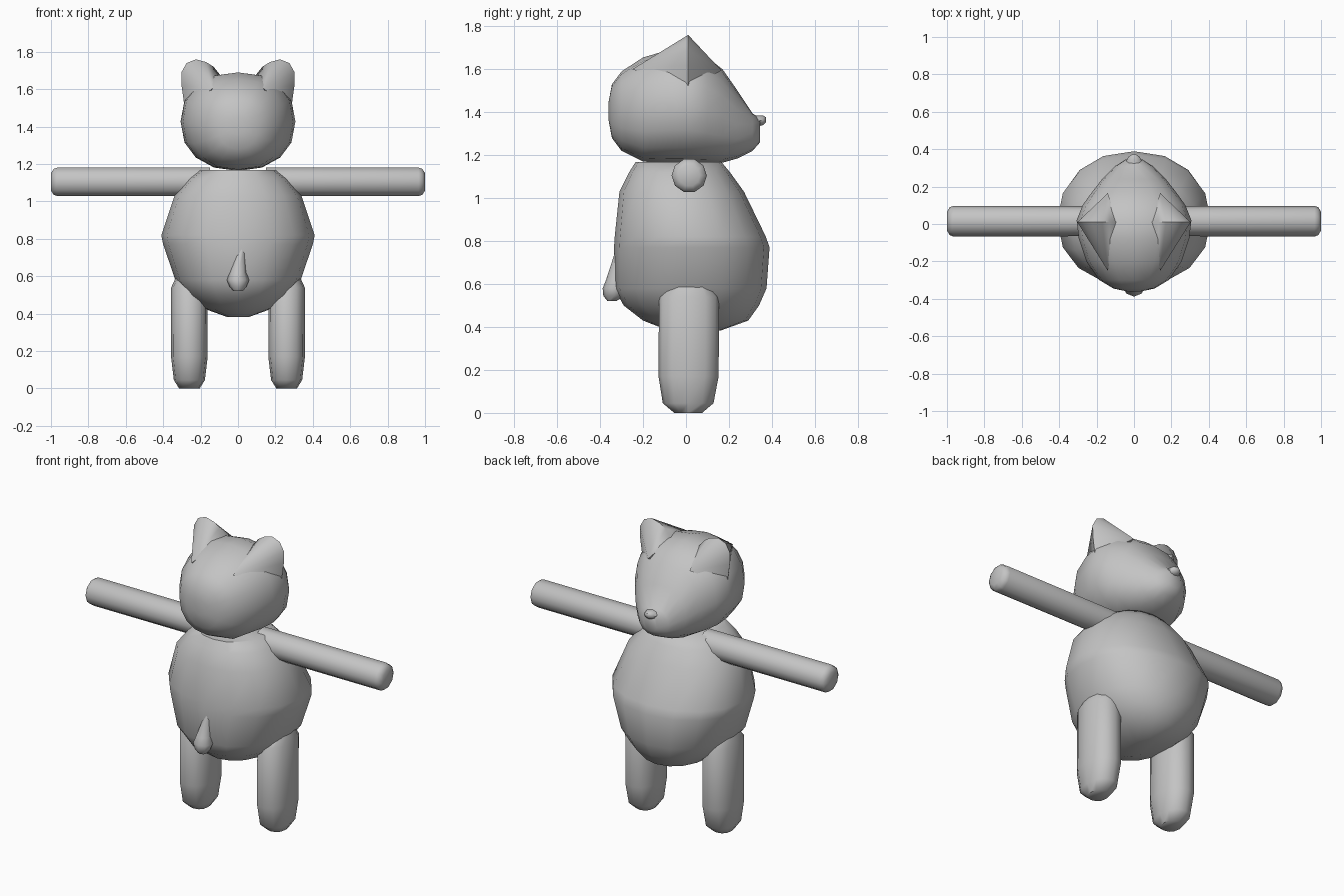
import bpy, bmesh, math

fur = bpy.data.materials.new("grey fur")
fur.diffuse_color = (0.55, 0.55, 0.55, 1)


def finish(bm, name, angle=50):
    bmesh.ops.recalc_face_normals(bm, faces=bm.faces)
    me = bpy.data.meshes.new(name)
    bm.to_mesh(me)
    bm.free()
    ob = bpy.data.objects.new(name, me)
    bpy.context.collection.objects.link(ob)
    me.materials.append(fur)
    bpy.ops.object.select_all(action='DESELECT')
    ob.select_set(True)
    bpy.context.view_layer.objects.active = ob
    bpy.ops.object.shade_smooth_by_angle(angle=math.radians(angle))
    return ob


def loft(name, rings, axis='z', sides=16, power=2.0, angle=50, turn=0.0):
    """Skin rings (position, centre u, centre v, radius u, radius v) along an axis."""
    place = {'x': lambda p, u, v: (p, u, v),
             'y': lambda p, u, v: (u, p, v),
             'z': lambda p, u, v: (u, v, p)}[axis]
    bm = bmesh.new()
    loops = []
    for p, cu, cv, ru, rv in rings:
        loop = []
        for i in range(sides):
            a = 2 * math.pi * (i + turn) / sides
            c, s = math.cos(a), math.sin(a)
            u = math.copysign(abs(c) ** (2 / power), c)
            v = math.copysign(abs(s) ** (2 / power), s)
            loop.append(bm.verts.new(place(p, cu + ru * u, cv + rv * v)))
        loops.append(loop)
    for a, b in zip(loops, loops[1:]):
        for i in range(sides):
            j = (i + 1) % sides
            bm.faces.new((a[i], a[j], b[j], b[i]))
    bm.faces.new(loops[0])
    bm.faces.new(loops[-1])
    return finish(bm, name, angle)


# Round body with a belly bulging towards +y
loft("body", [(0.383, 0, 0.04, 0.06, 0.12), (0.43, 0, 0.045, 0.19, 0.245),
              (0.50, 0, 0.025, 0.275, 0.315), (0.58, 0, 0.02, 0.335, 0.355),
              (0.77, 0, 0.027, 0.40, 0.362), (0.82, 0, 0.02, 0.41, 0.352),
              (1.03, 0, -0.02, 0.34, 0.29), (1.12, 0, -0.03, 0.265, 0.235),
              (1.168, 0, -0.035, 0.20, 0.20)], power=2.15)

# Head, rounded behind and tapering to the snout: (y, half width, bottom, top)
head = [(-0.36, 0.04, 1.36, 1.45), (-0.345, 0.11, 1.28, 1.53),
        (-0.30, 0.185, 1.22, 1.59), (-0.20, 0.255, 1.17, 1.655),
        (-0.08, 0.295, 1.165, 1.69), (0.02, 0.307, 1.165, 1.69),
        (0.10, 0.275, 1.163, 1.655), (0.17, 0.225, 1.165, 1.60),
        (0.24, 0.17, 1.185, 1.50), (0.31, 0.10, 1.22, 1.395),
        (0.345, 0.045, 1.26, 1.37)]
loft("head", [(y, 0, (lo + hi) / 2, w, (hi - lo) / 2) for y, w, lo, hi in head],
     axis='y', power=2.25)

# Nose
loft("nose", [(0.29, 0, 1.36, 0.05, 0.025), (0.34, 0, 1.36, 0.04, 0.025),
              (0.36, 0, 1.362, 0.03, 0.022), (0.372, 0, 1.365, 0.012, 0.012)],
     axis='y', sides=8)

# Stubby tail on the -y side
loft("tail", [(0.52, 0, -0.345, 0.025, 0.02), (0.545, 0, -0.335, 0.045, 0.05),
              (0.58, 0, -0.33, 0.06, 0.058), (0.62, 0, -0.322, 0.045, 0.05),
              (0.75, 0.02, -0.305, 0.02, 0.025)], sides=8)

# Ears: a curved rim at y = 0.01, sloping to the head behind and in front
RIM = [(0.09, 1.67), (0.13, 1.72), (0.17, 1.745), (0.225, 1.76), (0.275, 1.74),
       (0.303, 1.69), (0.302, 1.62), (0.285, 1.50), (0.15, 1.52)]
for side, sx in (("left", -1), ("right", 1)):
    bm = bmesh.new()
    rim = [bm.verts.new((sx * x, 0.01, z)) for x, z in RIM]
    back = bm.verts.new((sx * 0.14, -0.25, 1.60))
    front = bm.verts.new((sx * 0.14, 0.165, 1.595))
    for i in range(len(rim)):
        j = (i + 1) % len(rim)
        bm.faces.new((rim[i], rim[j], back))
        bm.faces.new((rim[j], rim[i], front))
    finish(bm, side + "_ear")

    # Straight arms with bevelled ends
    loft(side + "_arm", [(sx * 0.15, 0.015, 1.105, 0.08, 0.08),
                         (sx * 0.965, 0.015, 1.105, 0.082, 0.08),
                         (sx * 0.985, 0.015, 1.105, 0.075, 0.073),
                         (sx * 1.0, 0.015, 1.105, 0.05, 0.05)],
         axis='x', sides=10)

    # Oval legs with bevelled feet
    loft(side + "_leg", [(0.0, sx * 0.26, 0.01, 0.055, 0.065),
                         (0.045, sx * 0.26, 0.01, 0.083, 0.118),
                         (0.17, sx * 0.26, 0.012, 0.098, 0.14),
                         (0.54, sx * 0.26, 0.014, 0.097, 0.14),
                         (0.60, sx * 0.255, 0.022, 0.075, 0.095)],
         sides=12, power=2.3)
